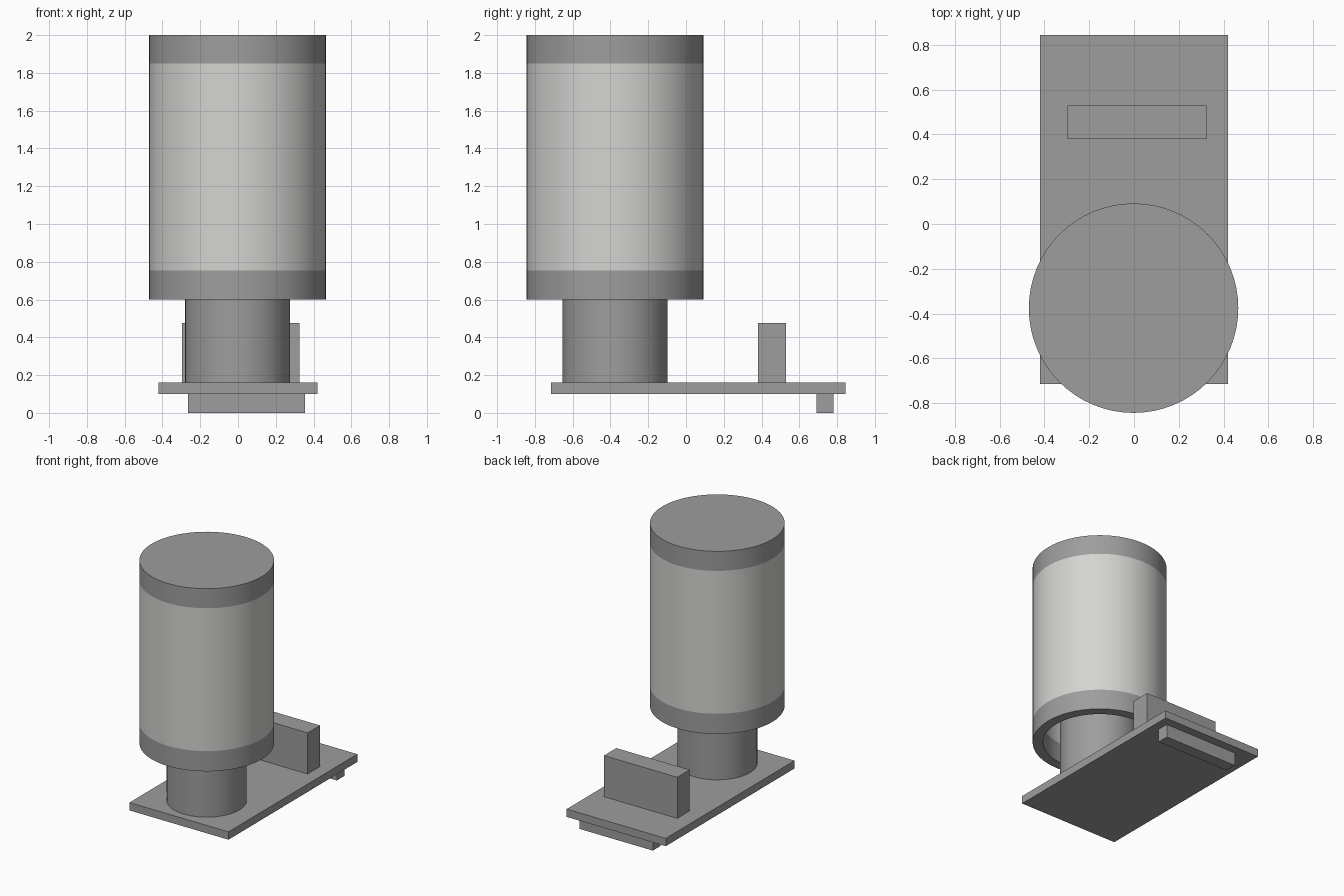
import bpy, bmesh, math

cube = bpy.data.objects.get("Cube")
if cube:
    bpy.data.objects.remove(cube, do_unlink=True)


def material(name, rgb):
    m = bpy.data.materials.new(name)
    m.use_nodes = True
    m.diffuse_color = (*rgb, 1)
    m.node_tree.nodes["Principled BSDF"].inputs["Base Color"].default_value = (*rgb, 1)
    return m


GREY = material("mid grey", (0.34, 0.34, 0.34))
PALE = material("pale warm grey", (0.66, 0.66, 0.64))
AXIS = (-0.002, -0.376)      # centre of the round parts
SEGMENTS = 64


def finish(name, bm, mats, smooth=False):
    bmesh.ops.recalc_face_normals(bm, faces=bm.faces)
    mesh = bpy.data.meshes.new(name)
    bm.to_mesh(mesh)
    bm.free()
    for m in mats:
        mesh.materials.append(m)
    ob = bpy.data.objects.new(name, mesh)
    bpy.context.collection.objects.link(ob)
    if smooth:
        bpy.ops.object.select_all(action="DESELECT")
        ob.select_set(True)
        bpy.context.view_layer.objects.active = ob
        bpy.ops.object.shade_smooth_by_angle(angle=math.radians(30))
    return ob


def box(name, x, y, z):
    bm = bmesh.new()
    bmesh.ops.create_cube(bm, size=1)
    for v in bm.verts:
        v.co = [(r[0] + r[1]) / 2 + c * (r[1] - r[0]) for c, r in zip(v.co, (x, y, z))]
    return finish(name, bm, [GREY])


def lathe(name, profile, mats, rule=None):
    """Spin (radius, height) points about the vertical axis."""
    bm = bmesh.new()
    verts = [bm.verts.new((r, 0, z)) for r, z in profile]
    edges = [bm.edges.new(pair) for pair in zip(verts, verts[1:])]
    bmesh.ops.spin(bm, geom=verts + edges, cent=(0, 0, 0), axis=(0, 0, 1),
                   angle=math.tau, steps=SEGMENTS)
    bmesh.ops.remove_doubles(bm, verts=bm.verts, dist=1e-4)
    if rule:
        for f in bm.faces:
            f.material_index = rule(f.calc_center_median())
    for v in bm.verts:
        v.co.x += AXIS[0]
        v.co.y += AXIS[1]
    return finish(name, bm, mats, True)


# Flat base with a rear foot below and an upright block above
box("base_plate", (-0.42, 0.42), (-0.715, 0.845), (0.10, 0.16))
box("rear_foot", (-0.265, 0.355), (0.69, 0.78), (0, 0.10))
box("upright_block", (-0.297, 0.325), (0.38, 0.53), (0.16, 0.475))

# Stem rising into the hollow drum
lathe("stem", [(0, 0.16), (0.278, 0.16), (0.278, 1.85), (0, 1.85)], [GREY])

# Drum: open below, closed on top, with a pale wall between two grey bands
lathe("drum",
      [(0, 2.0), (0.468, 2.0), (0.468, 1.85), (0.468, 0.755), (0.468, 0.60),
       (0.395, 0.60), (0.395, 0.755), (0.395, 1.85), (0, 1.85)],
      [GREY, PALE],
      lambda c: int(0.76 < c.z < 1.84))
